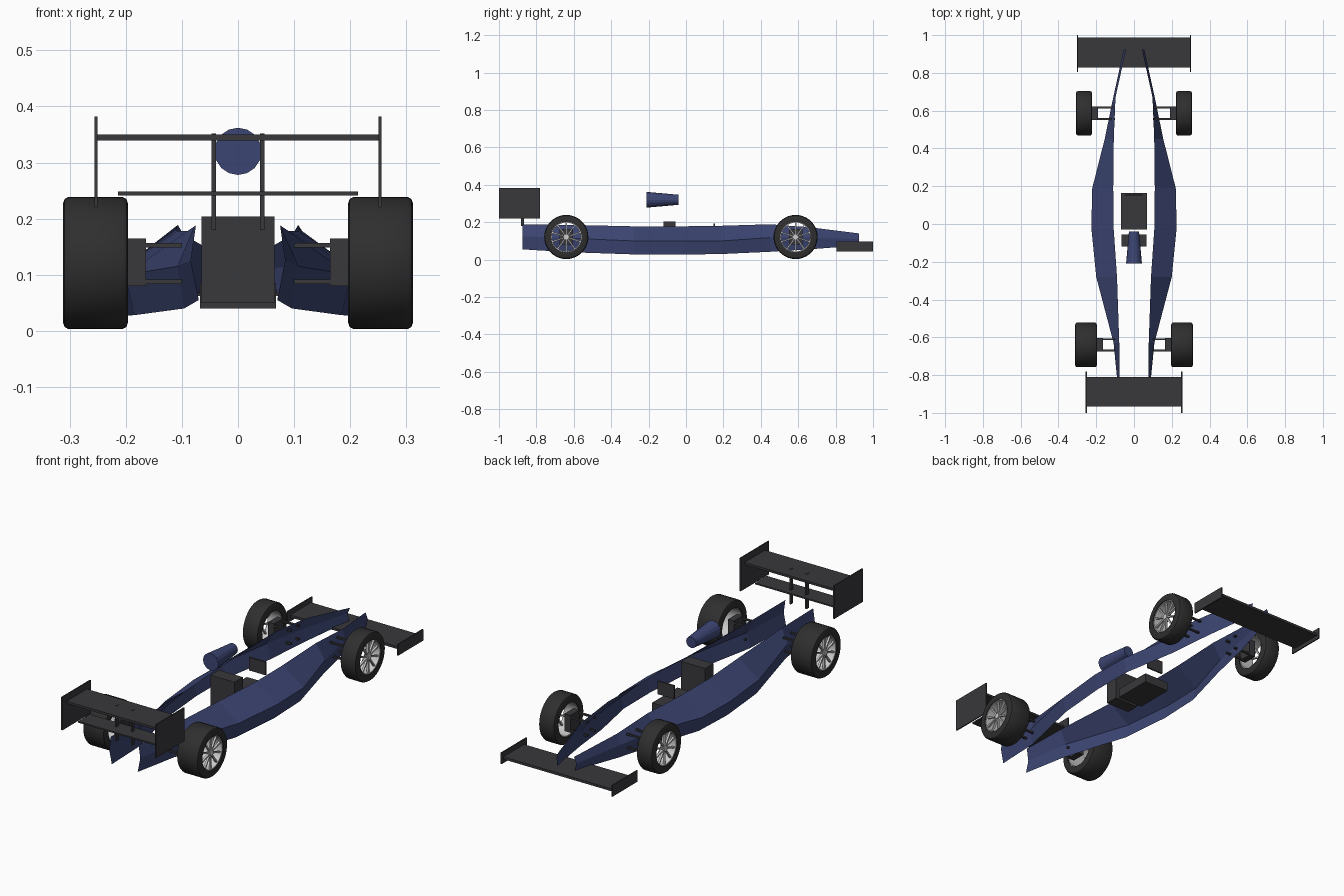
import bpy, bmesh, math
from mathutils import Matrix, Vector

if "Cube" in bpy.data.objects:
    bpy.data.objects.remove(bpy.data.objects["Cube"])


def material(name, col):
    m = bpy.data.materials.new(name)
    m.diffuse_color = (*col, 1)
    m.use_nodes = True
    m.node_tree.nodes["Principled BSDF"].inputs["Base Color"].default_value = m.diffuse_color
    return m


DARK = material("dark_grey", (0.04, 0.04, 0.045))
RUBBER = material("rubber", (0.028, 0.028, 0.028))
BLUE = material("blue_paint", (0.045, 0.06, 0.17))


def finish(name, bm, mat=None, smooth=False, normals=True):
    if normals:
        bmesh.ops.recalc_face_normals(bm, faces=bm.faces)
    me = bpy.data.meshes.new(name)
    bm.to_mesh(me)
    bm.free()
    ob = bpy.data.objects.new(name, me)
    bpy.context.collection.objects.link(ob)
    if mat:
        me.materials.append(mat)
    if smooth:
        bpy.ops.object.select_all(action='DESELECT')
        ob.select_set(True)
        bpy.context.view_layer.objects.active = ob
        bpy.ops.object.shade_smooth_by_angle(angle=math.radians(30))
    return ob


def box(name, x, y, z, mat=DARK):
    """Box from (min, max) ranges."""
    bm = bmesh.new()
    size = [b - a for a, b in (x, y, z)]
    mid = [(a + b) / 2 for a, b in (x, y, z)]
    bmesh.ops.create_cube(bm, size=1, matrix=Matrix.Translation(mid) @ Matrix.Diagonal((*size, 1)))
    return finish(name, bm, mat)


def side_box(name, s, x, y, z, mat=DARK):
    return box(name, sorted((s * x[0], s * x[1])), y, z, mat)


def lathe(name, profile, centre, mat=None, n=32):
    """Turn a closed (x, radius) profile about an axis along x."""
    bm = bmesh.new()
    rings = []
    for i in range(n):
        a = 2 * math.pi * i / n
        rings.append([bm.verts.new((x, centre[0] + r * math.cos(a), centre[1] + r * math.sin(a)))
                      for x, r in profile])
    k = len(profile)
    for i in range(n):
        p, q = rings[i], rings[(i + 1) % n]
        for j in range(k):
            bm.faces.new((p[j], p[(j + 1) % k], q[(j + 1) % k], q[j]))
    return finish(name, bm, mat, True)


# Body side panels: stations of y, then (x, z) for top, middle and bottom edge
STATIONS = [
    (-0.875, (0.075, 0.188), (0.084, 0.125), (0.070, 0.055)),
    (-0.63, (0.078, 0.186), (0.108, 0.115), (0.096, 0.040)),
    (-0.28, (0.090, 0.178), (0.200, 0.100), (0.185, 0.028)),
    (-0.02, (0.108, 0.178), (0.226, 0.100), (0.208, 0.027)),
    (0.19, (0.110, 0.181), (0.221, 0.100), (0.203, 0.030)),
    (0.45, (0.107, 0.189), (0.155, 0.118), (0.142, 0.042)),
    (0.67, (0.098, 0.172), (0.110, 0.118), (0.104, 0.056)),
    (0.925, (0.042, 0.140), (0.054, 0.110), (0.046, 0.075)),
]
for side, s in (("right", 1), ("left", -1)):
    bm = bmesh.new()
    rows = [[bm.verts.new((s * x, y, z)) for x, z in pts] for y, *pts in STATIONS]
    for p, q in zip(rows, rows[1:]):
        for j in range(2):
            f = (p[j], p[j + 1], q[j + 1], q[j])
            bm.faces.new(f if s > 0 else f[::-1])
    finish(side + "_body_panel", bm, BLUE, normals=False)

# Air intake
bm = bmesh.new()
bmesh.ops.create_cone(bm, cap_ends=True, segments=16, radius1=0.042, radius2=0.027, depth=0.17,
                      matrix=Matrix.Translation((0, -0.125, 0.32)) @ Matrix.Rotation(-math.pi / 2, 4, 'X'))
finish("air_intake", bm, BLUE)

# Seat and steering wheel
box("seat_base", (-0.068, 0.068), (-0.03, 0.165), (0.04, 0.085))
box("seat_back", (-0.065, 0.065), (-0.12, -0.055), (0.05, 0.204))
box("steering_wheel", (-0.045, 0.045), (0.148, 0.156), (0.13, 0.194))

# Rear wing
box("rear_wing", (-0.253, 0.253), (-0.967, -0.81), (0.339, 0.350))
box("rear_lower_wing", (-0.214, 0.214), (-0.93, -0.84), (0.241, 0.248))
# Front wing
box("front_wing", (-0.30, 0.30), (0.828, 0.988), (0.062, 0.074))

for side, s in (("right", 1), ("left", -1)):
    side_box(side + "_rear_endplate", s, (0.250, 0.256), (-1.0, -0.78), (0.22, 0.382))
    side_box(side + "_rear_wing_support", s, (0.039, 0.047), (-0.883, -0.865), (0.18, 0.352))
    side_box(side + "_front_endplate", s, (0.296, 0.302), (0.805, 1.0), (0.043, 0.098))

# Wheels and suspension: axle y, tyre inner x, tyre outer x, arm inner x
R, CZ = 0.118, 0.121
for end, cy, xi, xo, arm in (("front", 0.586, 0.222, 0.307, 0.10), ("rear", -0.64, 0.196, 0.312, 0.10)):
    for side, s in (("right", 1), ("left", -1)):
        n = f"{end}_{side}_"
        tyre = [(xi, 0.081), (xi, R - 0.012), (xi + 0.003, R - 0.004), (xi + 0.010, R),
                (xo - 0.010, R), (xo - 0.003, R - 0.004), (xo, R - 0.012), (xo, 0.081)]
        lathe(n + "tyre", [(s * x, r) for x, r in tyre], (cy, CZ), RUBBER, 40)
        rim = [(xi + 0.006, 0.077), (xi + 0.006, 0.082), (xo - 0.004, 0.082), (xo - 0.004, 0.077)]
        lathe(n + "rim", [(s * x, r) for x, r in rim], (cy, CZ), None, 40)
        # Spokes and hub
        bm = bmesh.new()
        xs = s * (xo - 0.014)
        for i in range(10):
            m = (Matrix.Translation((xs, cy, CZ)) @ Matrix.Rotation(i * math.pi / 5, 4, 'X')
                 @ Matrix.Translation((0, 0, 0.044)) @ Matrix.Diagonal((0.010, 0.007, 0.070, 1)))
            bmesh.ops.create_cube(bm, size=1, matrix=m)
        bmesh.ops.create_cone(bm, cap_ends=True, segments=20, radius1=0.014, radius2=0.014, depth=0.018,
                              matrix=Matrix.Translation((xs, cy, CZ)) @ Matrix.Rotation(math.pi / 2, 4, 'Y'))
        finish(n + "spokes", bm)
        # Upright and four arms
        half = 0.036
        side_box(n + "upright", s, (xi - 0.032, xi), (cy - half, cy + half), (0.08, 0.165))
        for lvl, z in (("lower", 0.088), ("upper", 0.153)):
            for pos, dy in (("fore", half - 0.006), ("aft", -half + 0.006)):
                side_box(f"{n}{lvl}_{pos}_arm", s, (arm, xi - 0.03), (cy + dy - 0.005, cy + dy + 0.005),
                         (z - 0.004, z + 0.004))
